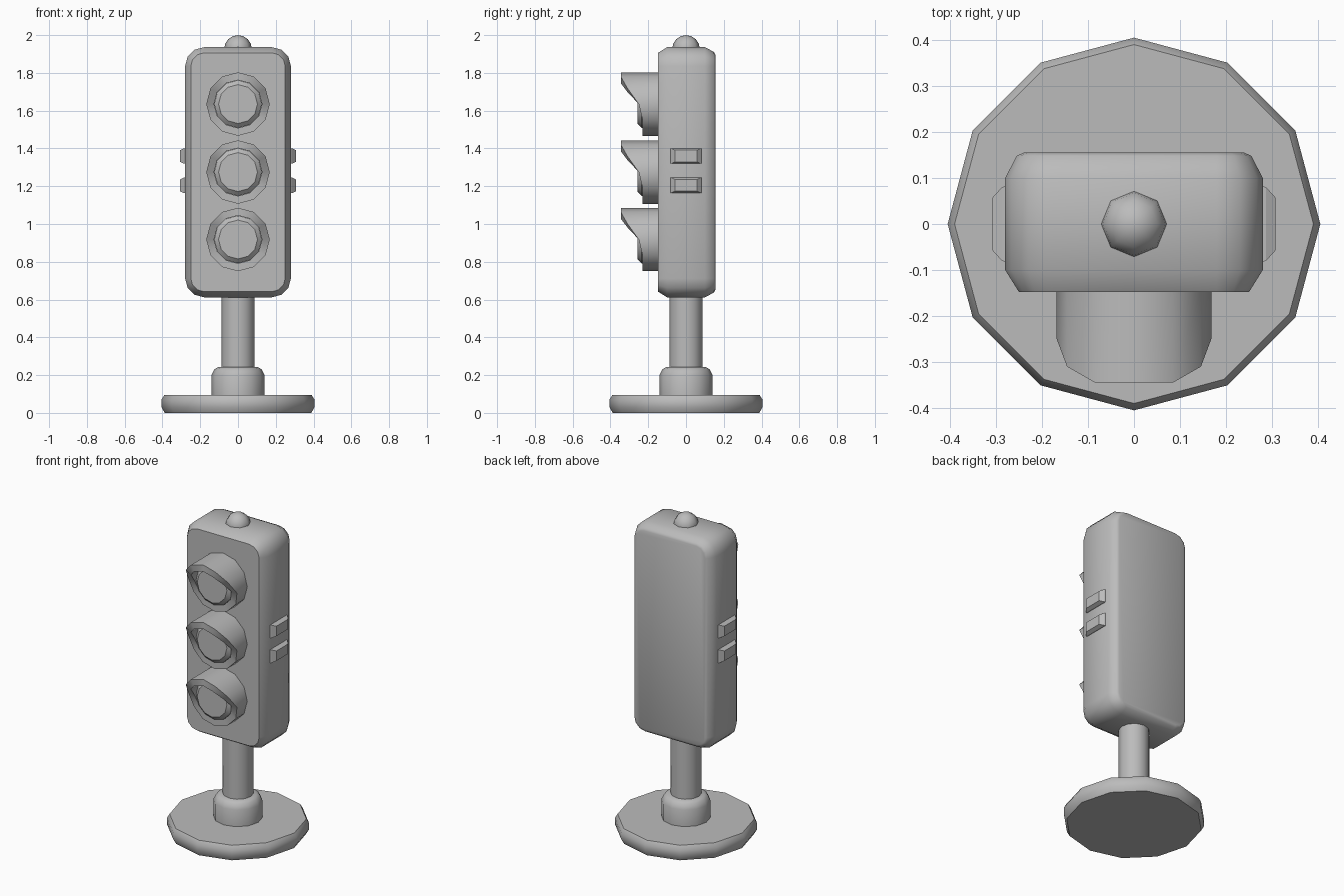
import bpy
import bmesh
from math import sin, cos, pi, radians
from mathutils import Matrix

if "Cube" in bpy.data.objects:
    bpy.data.objects.remove(bpy.data.objects["Cube"])

grey = bpy.data.materials.new("plain grey")
grey.use_nodes = True
COLOUR = (0.5, 0.5, 0.5, 1)
grey.diffuse_color = COLOUR
grey.node_tree.nodes["Principled BSDF"].inputs["Base Color"].default_value = COLOUR


def finish(name, bm, angle=40):
    bmesh.ops.recalc_face_normals(bm, faces=bm.faces)
    mesh = bpy.data.meshes.new(name)
    bm.to_mesh(mesh)
    bm.free()
    mesh.materials.append(grey)
    ob = bpy.data.objects.new(name, mesh)
    bpy.context.collection.objects.link(ob)
    bpy.ops.object.select_all(action='DESELECT')
    ob.select_set(True)
    bpy.context.view_layer.objects.active = ob
    bpy.ops.object.shade_smooth_by_angle(angle=radians(angle))
    return ob


def loft(name, rings, closed=False, angle=40):
    """Skin equal-length rings; cap the ends, or join last ring to first."""
    bm = bmesh.new()
    vs = [[bm.verts.new(p) for p in ring] for ring in rings]
    n = len(vs[0])
    pairs = list(zip(vs, vs[1:]))
    if closed:
        pairs.append((vs[-1], vs[0]))
    else:
        bm.faces.new(vs[0])
        bm.faces.new(vs[-1])
    for a, b in pairs:
        for i in range(n):
            j = (i + 1) % n
            bm.faces.new((a[i], a[j], b[j], b[i]))
    return finish(name, bm, angle)


def circle(r, n=12):
    return [(r * cos(2 * pi * i / n), r * sin(2 * pi * i / n)) for i in range(n)]


def turned(name, profile):
    return loft(name, [[(x, y, z) for x, y in circle(r)] for r, z in profile])


def rounded_outline(y, inset, half_w=0.28, half_h=0.662, radius=0.1, mid=1.274, steps=3):
    pts = []
    for k, (sx, sz) in enumerate([(1, 1), (-1, 1), (-1, -1), (1, -1)]):
        cx, cz = sx * (half_w - radius), mid + sz * (half_h - radius)
        for s in range(steps + 1):
            a = pi / 2 * (k + s / steps)
            r = radius - inset
            pts.append((cx + r * cos(a), y, cz + r * sin(a)))
    return pts


# Stand
turned("base", [(0.388, 0), (0.405, 0.03), (0.405, 0.07), (0.39, 0.095)])
turned("collar", [(0.14, 0.09), (0.14, 0.2), (0.125, 0.23), (0.105, 0.243)])
turned("post", [(0.088, 0.22), (0.088, 0.63)])

# Signal housing
loft("housing", [rounded_outline(y, inset) for y, inset in
                 [(-0.148, 0.03), (-0.1, 0), (0.1, 0), (0.148, 0.025), (0.155, 0.04)]])

# Three hooded lamps
def hood_front(x, z, r):
    s = z / r
    if s > 0.8:
        return -0.345
    if s > 0.4:
        return -0.31
    return -0.25 if s > -0.1 else -0.23


for label, mid in [("top", 1.635), ("middle", 1.275), ("bottom", 0.918)]:
    rings = [[(x, hood_front(x, z, r) if front else -0.14, mid + z) for x, z in circle(r)]
             for r, front in [(0.168, False), (0.168, True), (0.127, True), (0.127, False)]]
    loft(label + "_hood", rings, closed=True)
    loft(label + "_lens", [[(x, y, mid + z) for x, z in circle(r)]
                           for r, y in [(0.126, -0.14), (0.126, -0.235), (0.103, -0.257)]], angle=25)

# Side buttons
for side, sx in [("left", 1), ("right", -1)]:
    for level, mid in [("upper", 1.36), ("lower", 1.205)]:
        rings = []
        for x, hy, hz in [(0.27, 0.085, 0.041), (0.287, 0.08, 0.041), (0.307, 0.058, 0.031)]:
            rings.append([(sx * x, hy * a, mid + hz * b)
                          for a, b in [(-1, -1), (1, -1), (1, 1), (-1, 1)]])
        loft(side + "_" + level + "_button", rings, angle=25)

# Top knob
bm = bmesh.new()
bmesh.ops.create_uvsphere(bm, u_segments=8, v_segments=8, radius=0.073,
                          matrix=Matrix.Translation((0, 0, 1.927)))
finish("top_knob", bm, 60)
